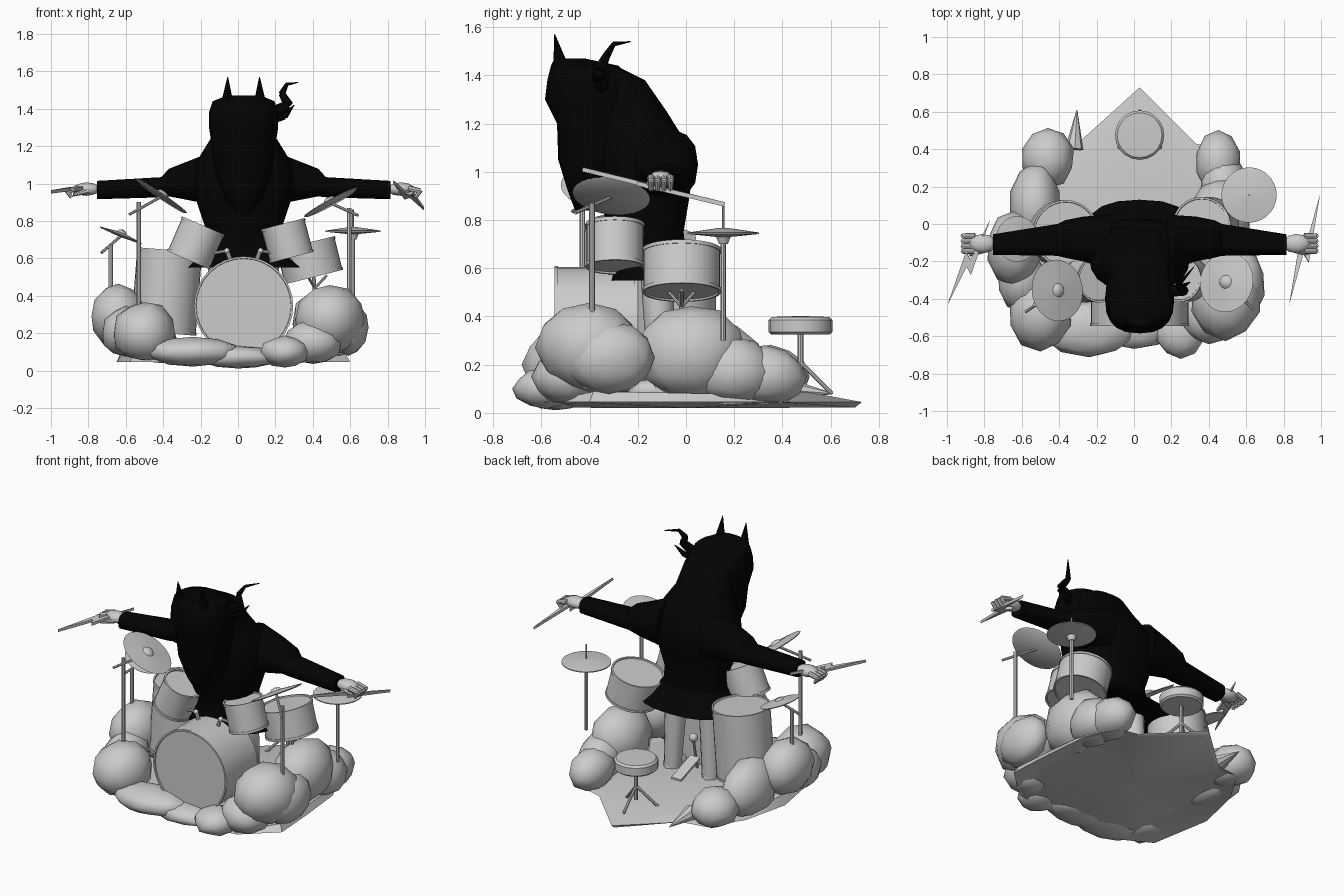
import bpy, bmesh, math, random
from mathutils import Vector

random.seed(4)


def material(name, v):
    m = bpy.data.materials.new(name)
    m.diffuse_color = (v, v, v, 1)
    return m


GREY = material("light_grey", 0.6)
BLACK = material("black", 0.001)
CX = 0.03


def finish(name, bm, mat=GREY, angle=40):
    bmesh.ops.remove_doubles(bm, verts=bm.verts, dist=1e-5)
    bmesh.ops.recalc_face_normals(bm, faces=bm.faces)
    me = bpy.data.meshes.new(name)
    bm.to_mesh(me)
    bm.free()
    me.materials.append(mat)
    me.shade_smooth()
    me.set_sharp_from_angle(angle=math.radians(angle))
    ob = bpy.data.objects.new(name, me)
    bpy.context.collection.objects.link(ob)
    return ob


def skin(name, rings, mat=GREY, caps=(True, True), angle=40):
    """Join equal rings of points into one closed surface."""
    bm = bmesh.new()
    vs = [[bm.verts.new(p) for p in r] for r in rings]
    n = len(vs[0])
    for a, b in zip(vs, vs[1:]):
        for i in range(n):
            j = (i + 1) % n
            bm.faces.new((a[i], a[j], b[j], b[i]))
    if caps[0]:
        bm.faces.new(vs[0])
    if caps[1]:
        bm.faces.new(vs[-1])
    return finish(name, bm, mat, angle)


def lathe(name, prof, at, axis=(0, 0, 1), n=24, mat=GREY):
    """Turn (radius, height) pairs about an axis."""
    rot = Vector((0, 0, 1)).rotation_difference(Vector(axis))
    rings = []
    for r, h in prof:
        rings.append([Vector(at) + rot @ Vector((r * math.cos(2 * math.pi * i / n),
                                                 r * math.sin(2 * math.pi * i / n), h)) for i in range(n)])
    return skin(name, rings, mat, (prof[0][0] > 0, prof[-1][0] > 0))


def rod(name, p, q, r=0.009, r2=None, n=8, mat=GREY):
    d = Vector(q) - Vector(p)
    return lathe(name, [(r, 0), (r if r2 is None else r2, d.length)], p, d, n, mat)


def blob(name, c, r, sub=2, jitter=0.0, cut=False):
    bm = bmesh.new()
    bmesh.ops.create_icosphere(bm, subdivisions=sub, radius=1)
    for v in bm.verts:
        k = 1 + random.uniform(-jitter, jitter)
        v.co = Vector([c[i] + r[i] * v.co[i] * k for i in range(3)])
        if cut:
            v.co.z = max(v.co.z, 0.003 + 0.2 * v.co.x ** 2)
    return finish(name, bm, GREY, 60)


def oval(axis, t, c, ru, rv, n=20, p=0.8):
    """Squarish oval ring across the z or x axis."""
    pts = []
    for i in range(n):
        a = 2 * math.pi * i / n
        u = math.copysign(abs(math.cos(a)) ** p, math.cos(a)) * ru
        v = math.copysign(abs(math.sin(a)) ** p, math.sin(a)) * rv
        pts.append((c[0] + u, c[1] + v, t) if axis == "z" else (t, c[0] + u, c[1] + v))
    return pts


# Cloud floor: bevelled slab pointing to the back
outline = [(0.03, 0.73), (-0.28, 0.45), (-0.45, 0.42), (-0.58, 0.2), (-0.65, -0.1), (-0.58, -0.5),
           (-0.4, -0.6), (0, -0.62), (0.4, -0.58), (0.6, -0.4), (0.58, -0.1), (0.55, 0.2), (0.45, 0.4), (0.33, 0.43)]
skin("cloud_floor", [[(x * s, y * s, (b + 0.2 * (x * s) ** 2 if low else b)) for x, y in outline]
                     for s, b, low in [(0.01, 0.02, 1), (0.96, 0.022, 1), (1, 0.045, 0), (0.7, 0.085, 0), (0.01, 0.09, 0)]])

# Cloud lumps: centre and radii
lumps = [((0.49, -0.4, 0.27), (0.19, 0.22, 0.19)), ((0.59, -0.32, 0.23), (0.11, 0.19, 0.15)),
         ((0.46, 0.02, 0.25), (0.17, 0.23, 0.2)), ((0.45, 0.33, 0.15), (0.12, 0.17, 0.13)),
         ((0.48, 0.2, 0.17), (0.13, 0.17, 0.15)),
         ((-0.64, -0.13, 0.29), (0.15, 0.2, 0.17)), ((-0.5, -0.48, 0.2), (0.17, 0.2, 0.17)),
         ((-0.53, 0.1, 0.2), (0.14, 0.23, 0.19)), ((-0.46, 0.35, 0.15), (0.14, 0.16, 0.13)),
         ((-0.6, -0.3, 0.2), (0.13, 0.17, 0.14)),
         ((-0.24, -0.56, 0.1), (0.25, 0.15, 0.08)), ((0, -0.54, 0.07), (0.22, 0.13, 0.06)),
         ((0.25, -0.58, 0.1), (0.13, 0.14, 0.085)), ((0.4, -0.49, 0.15), (0.16, 0.15, 0.12))]
for c, r in lumps:
    blob("cloud_lump", c, r, 2, 0.04, True)
rod("cloud_spike", (-0.32, 0.4, 0.1), (-0.305, 0.61, 0.08), 0.05, 0.002)


# Drums: shell between two points with raised hoops
def drum(name, bottom, top, r):
    d = Vector(top) - Vector(bottom)
    h = d.length
    e = 0.015
    lathe(name, [(0, e / 2), (r - 0.012, e / 2), (r - 0.01, 0), (r, 0), (r, e), (r - 0.004, e), (r - 0.004, h - e),
                 (r, h - e), (r, h), (r - 0.01, h), (r - 0.012, h - e / 2), (0, h - e / 2)], bottom, d, 32)


drum("bass_drum", (CX, -0.2, 0.345), (CX, -0.545, 0.345), 0.265)
drum("floor_tom", (-0.4, -0.05, 0.2), (-0.365, -0.05, 0.645), 0.178)
drum("left_tom", (-0.265, -0.295, 0.59), (-0.185, -0.295, 0.775), 0.125)
drum("right_tom", (0.287, -0.295, 0.605), (0.24, -0.295, 0.785), 0.122)
drum("snare_drum", (0.405, -0.018, 0.5), (0.36, -0.018, 0.68), 0.163)

# Mounts between the toms and the bass drum, and snare stand
for s in (-1, 1):
    x = CX + s * 0.09
    rod("tom_arm", (CX + s * 0.2, -0.32, 0.62), (x, -0.35, 0.64))
    rod("tom_post", (x, -0.35, 0.645), (x - s * 0.02, -0.35, 0.59), 0.012)
    blob("tom_joint", (x, -0.35, 0.64), (0.018,) * 3, 1)
rod("snare_post", (0.41, -0.018, 0.4), (0.405, -0.018, 0.5), 0.01)
for a in range(3):
    t = a * 2.094
    rod("snare_claw", (0.41, -0.018, 0.44), (0.405 + 0.07 * math.cos(t), -0.018 + 0.07 * math.sin(t), 0.51), 0.007)


# Cymbals and stands
def cymbal(name, c, axis, r):
    lathe(name, [(0, -0.012), (r * 0.95, -0.006), (r, 0), (r * 0.22, 0.012), (r * 0.15, 0.025), (0, 0.03)], c, axis, 28)


cymbal("left_crash", (-0.41, -0.355, 0.935), (0.56, 0.08, 0.83), 0.165)
cymbal("right_crash", (0.495, -0.31, 0.9), (-0.47, 0.1, 0.87), 0.162)
cymbal("small_cymbal", (-0.625, -0.08, 0.725), (0.37, 0, 0.93), 0.122)
lathe("ride_cymbal", [(0, -0.045), (0.018, -0.045), (0.03, -0.015), (0.148, -0.003), (0.148, 0.003), (0.02, 0.022), (0, 0.022)],
      (0.615, 0.155, 0.745), n=28)
rod("ride_pole", (0.615, 0.155, 0.3), (0.615, 0.155, 0.73), 0.011)
rod("ride_spike", (0.615, 0.155, 0.73), (0.615, 0.155, 0.86), 0.005)
for name, x, y, z0, z1, p, q in [
        ("left_crash", -0.53, -0.43, 0.3, 0.9, (-0.58, -0.47, 0.835), (-0.41, -0.355, 0.93)),
        ("right_crash", 0.595, -0.39, 0.35, 0.87, (0.64, -0.46, 0.83), (0.495, -0.31, 0.895)),
        ("small_cymbal", -0.68, -0.13, 0.38, 0.67, (-0.73, -0.16, 0.63), (-0.62, -0.08, 0.725))]:
    rod(name + "_pole", (x, y, z0), (x, y, z1), 0.012)
    rod(name + "_boom", p, q, 0.008)

# Stool
lathe("stool_seat", [(0, 0.325), (0.12, 0.325), (0.132, 0.335), (0.132, 0.385), (0.12, 0.398), (0, 0.402)], (CX, 0.475, 0), n=20)
rod("stool_post", (CX, 0.475, 0.12), (CX, 0.475, 0.33), 0.012)
for a in range(3):
    t = math.pi / 2 + a * 2.094
    rod("stool_leg", (CX, 0.475, 0.21), (CX + 0.13 * math.cos(t), 0.475 + 0.13 * math.sin(t), 0.08), 0.009)

# Legs, boots and kick pedal
for s in (-1, 1):
    x = CX + s * 0.14
    rod("leg", (x, -0.1, 0.05), (x - s * 0.02, -0.12, 0.6), 0.052, 0.07, 12)
    blob("boot", (x, -0.14, 0.09), (0.05, 0.1, 0.05))
rod("pedal_post", (CX, -0.16, 0.08), (CX, -0.12, 0.29), 0.008)
blob("pedal_beater", (CX, -0.12, 0.3), (0.028,) * 3)
skin("pedal_plate", [[(CX - 0.035, y, z), (CX + 0.035, y, z), (CX + 0.035, y, z - 0.015), (CX - 0.035, y, z - 0.015)]
                     for y, z in ((0.06, 0.1), (-0.14, 0.17))])


# Robe and head: rows of height, front y, back y, half width
def loft(name, rows):
    skin(name, [oval("z", z, (CX, (a + b) / 2), w, (b - a) / 2) for z, a, b, w in rows], BLACK)


loft("robe", [(0.55, -0.33, 0.13, 0.31), (0.6, -0.3, 0.07, 0.25), (0.66, -0.29, 0.0, 0.2), (0.75, -0.32, -0.01, 0.2),
              (0.9, -0.36, 0.015, 0.25), (1.03, -0.36, 0.03, 0.27), (1.1, -0.36, 0.01, 0.26), (1.17, -0.36, -0.03, 0.22),
              (1.25, -0.38, -0.08, 0.17), (1.38, -0.4, -0.17, 0.15), (1.43, -0.42, -0.27, 0.12)])
loft("head_and_beard", [(0.84, -0.46, -0.36, 0.03), (0.92, -0.49, -0.3, 0.1), (1.05, -0.53, -0.25, 0.15), (1.2, -0.535, -0.25, 0.17),
                        (1.3, -0.585, -0.22, 0.185), (1.38, -0.575, -0.22, 0.185), (1.44, -0.56, -0.28, 0.165),
                        (1.47, -0.545, -0.42, 0.09)])
for s in (-1, 1):
    rod("horn", (CX + s * 0.088, -0.51, 1.39), (CX + s * 0.085, -0.545, 1.57), 0.042, 0.002, 8, BLACK)
# Headband knot with loose ends
for path in ([(0.19, -0.36, 1.38), (0.27, -0.36, 1.42), (0.235, -0.33, 1.48), (0.26, -0.3, 1.53), (0.32, -0.23, 1.54)],
             [(0.18, -0.36, 1.35), (0.25, -0.34, 1.36), (0.3, -0.31, 1.42)]):
    m = len(path) - 1
    for i in range(m):
        rod("band_end", path[i], path[i + 1], 0.032 * (1 - i / m) + 0.002, 0.032 * (1 - (i + 1) / m) + 0.002, 6, BLACK)

# Sleeves: rows of distance, low z, high z, front y, back y; then hands
for s in (-1, 1):
    rows = [(0.15, 0.88, 1.18, -0.25, 0.05), (0.3, 0.91, 1.12, -0.2, 0.04), (0.4, 0.93, 1.08, -0.18, 0.02),
            (0.44, 0.925, 1.035, -0.17, 0.0), (0.785, 0.915, 1.015, -0.165, -0.055)]
    skin("sleeve", [oval("x", CX + s * d, ((a + b) / 2, (lo + hi) / 2), (b - a) / 2, (hi - lo) / 2, 14)
                    for d, lo, hi, a, b in rows], BLACK)
    blob("palm", (CX + s * 0.84, -0.105, 0.97), (0.075, 0.052, 0.036))
    for i in range(4):
        y = -0.145 + i * 0.027
        rod("finger", (CX + s * 0.88, y, 0.975), (CX + s * 0.945, y, 0.96), 0.016, 0.014)
        rod("finger_tip", (CX + s * 0.945, y, 0.965), (CX + s * 0.92, y, 0.925), 0.014, 0.01)
    rod("thumb", (CX + s * 0.83, -0.14, 0.96), (CX + s * 0.91, -0.165, 0.94), 0.016, 0.01)

# Bolt-shaped drumsticks
for a, b in (((-1.0, -0.44, 0.955), (-0.77, 0.02, 0.985)), ((0.83, -0.43, 1.01), (0.995, 0.16, 0.865))):
    a, b = Vector(a), Vector(b)
    u = b - a
    v = u.cross(Vector((0, 0, 1))).normalized()
    w = u.cross(v).normalized() * 0.009
    prof = [(0, 0), (0.6, -0.04), (0.54, 0), (1, 0), (0.4, 0.04), (0.46, 0)]
    skin("drumstick", [[a + u * p + v * q + w * k for p, q in prof] for k in (-1, 1)])
